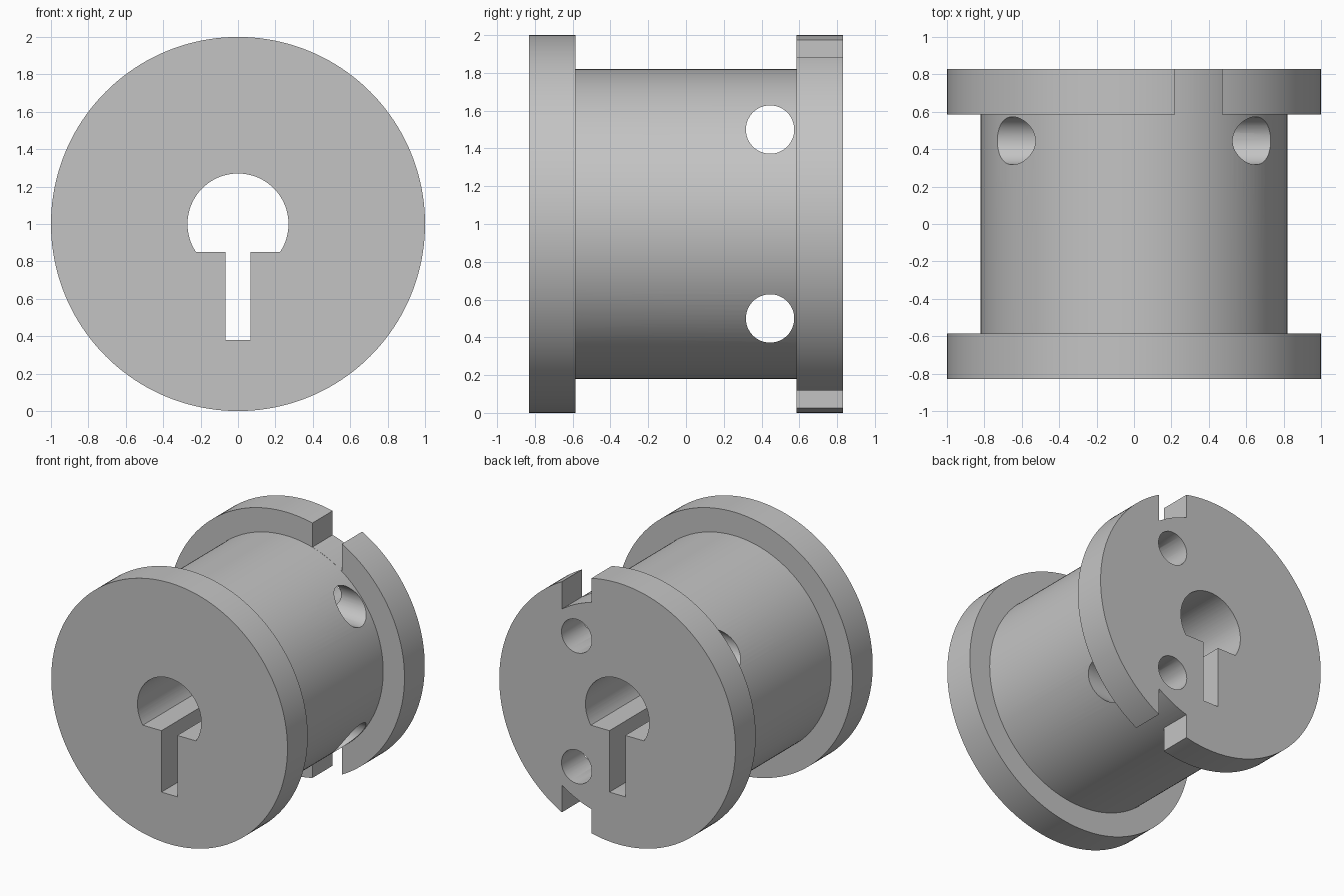
import bpy
import bmesh
import math
from mathutils import Matrix

if "Cube" in bpy.data.objects:
    bpy.data.objects.remove(bpy.data.objects["Cube"])

MID = 1.0            # height of the spool axis
HALF = 0.83          # half length along y
INNER = 0.585        # inner face of the flanges
CORE_R = 0.82
HOLE_R = 0.128
HOLE_Y = 0.445
HOLE_X = 0.345
SIDES = 160

grey = bpy.data.materials.new("light grey")
grey.use_nodes = True
colour = (0.55, 0.55, 0.55, 1)
grey.diffuse_color = colour
grey.node_tree.nodes["Principled BSDF"].inputs["Base Color"].default_value = colour


def add_object(name, bm):
    bmesh.ops.recalc_face_normals(bm, faces=bm.faces)
    mesh = bpy.data.meshes.new(name)
    bm.to_mesh(mesh)
    bm.free()
    mesh.materials.append(grey)
    obj = bpy.data.objects.new(name, mesh)
    bpy.context.collection.objects.link(obj)
    return obj


def prism(name, outline, y0, y1):
    """Extrude an (x, z) outline, measured from the axis, along y."""
    bm = bmesh.new()
    face = bm.faces.new([bm.verts.new((x, y0, z + MID)) for x, z in outline])
    grown = bmesh.ops.extrude_face_region(bm, geom=[face])["geom"]
    verts = [v for v in grown if isinstance(v, bmesh.types.BMVert)]
    bmesh.ops.translate(bm, verts=verts, vec=(0, y1 - y0, 0))
    return add_object(name, bm)


def arc(radius, start, end, steps):
    angles = [start + (end - start) * i / steps for i in range(steps + 1)]
    return [(radius * math.cos(a), radius * math.sin(a)) for a in angles]


def round_cutter(name, centre, length, axis):
    bm = bmesh.new()
    turn = Matrix.Rotation(math.pi / 2, 4, "Y" if axis == "X" else "X")
    bmesh.ops.create_cone(bm, cap_ends=True, segments=64, radius1=HOLE_R,
                          radius2=HOLE_R, depth=length,
                          matrix=Matrix.Translation(centre) @ turn)
    return add_object(name, bm)


# Spool body: core and both flanges turned from one profile
profile = [(0, -HALF), (1, -HALF), (1, -INNER), (CORE_R, -INNER),
           (CORE_R, INNER), (1, INNER), (1, HALF), (0, HALF)]
bm = bmesh.new()
verts = [bm.verts.new((r, y, MID)) for r, y in profile]
edges = [bm.edges.new(pair) for pair in zip(verts, verts[1:])]
bmesh.ops.spin(bm, geom=verts + edges, cent=(0, 0, MID), axis=(0, 1, 0),
               angle=2 * math.pi, steps=SIDES)
bmesh.ops.remove_doubles(bm, verts=bm.verts, dist=0.0001)
spool = add_object("spool_body", bm)

# Keyed bore: round hole with a flat and a narrow slot below it
flat, slot_end, slot_half, bore_r = -0.15, -0.62, 0.067, 0.27
corner = math.asin(flat / bore_r)
bore = arc(bore_r, corner, math.pi - corner, 72)
bore += [(-slot_half, flat), (-slot_half, slot_end),
         (slot_half, slot_end), (slot_half, flat)]
cutters = [prism("bore_cutter", bore, -1, 1)]

# Back flange notches down to the core, and the holes, above and below
floor_r, near, far = CORE_R + 0.001, 0.22, 0.47
for side, word in ((1, "upper"), (-1, "lower")):
    notch = arc(floor_r, math.acos(near / floor_r), math.acos(far / floor_r), 16)
    notch += [(far, 1.1), (near, 1.1)]
    notch = [(x, z * side) for x, z in notch]
    cutters.append(prism(word + "_notch_cutter", notch, 0.5, 1))
    z = MID + 0.5 * side
    cutters.append(round_cutter(word + "_cross_cutter", (0, HOLE_Y, z), 2.4, "X"))
    cutters.append(round_cutter(word + "_back_cutter",
                                (HOLE_X, (HOLE_Y + 1) / 2, z), 1 - HOLE_Y, "Y"))

# Cut everything out of the body
bpy.context.view_layer.objects.active = spool
for cutter in cutters:
    cutter.hide_render = True
    mod = spool.modifiers.new(cutter.name, "BOOLEAN")
    mod.operation = "DIFFERENCE"
    mod.solver = "EXACT"
    mod.object = cutter
    bpy.ops.object.modifier_apply(modifier=mod.name)
    bpy.data.objects.remove(cutter)

bpy.ops.object.select_all(action="DESELECT")
spool.select_set(True)
bpy.ops.object.shade_smooth_by_angle(angle=math.radians(30))
